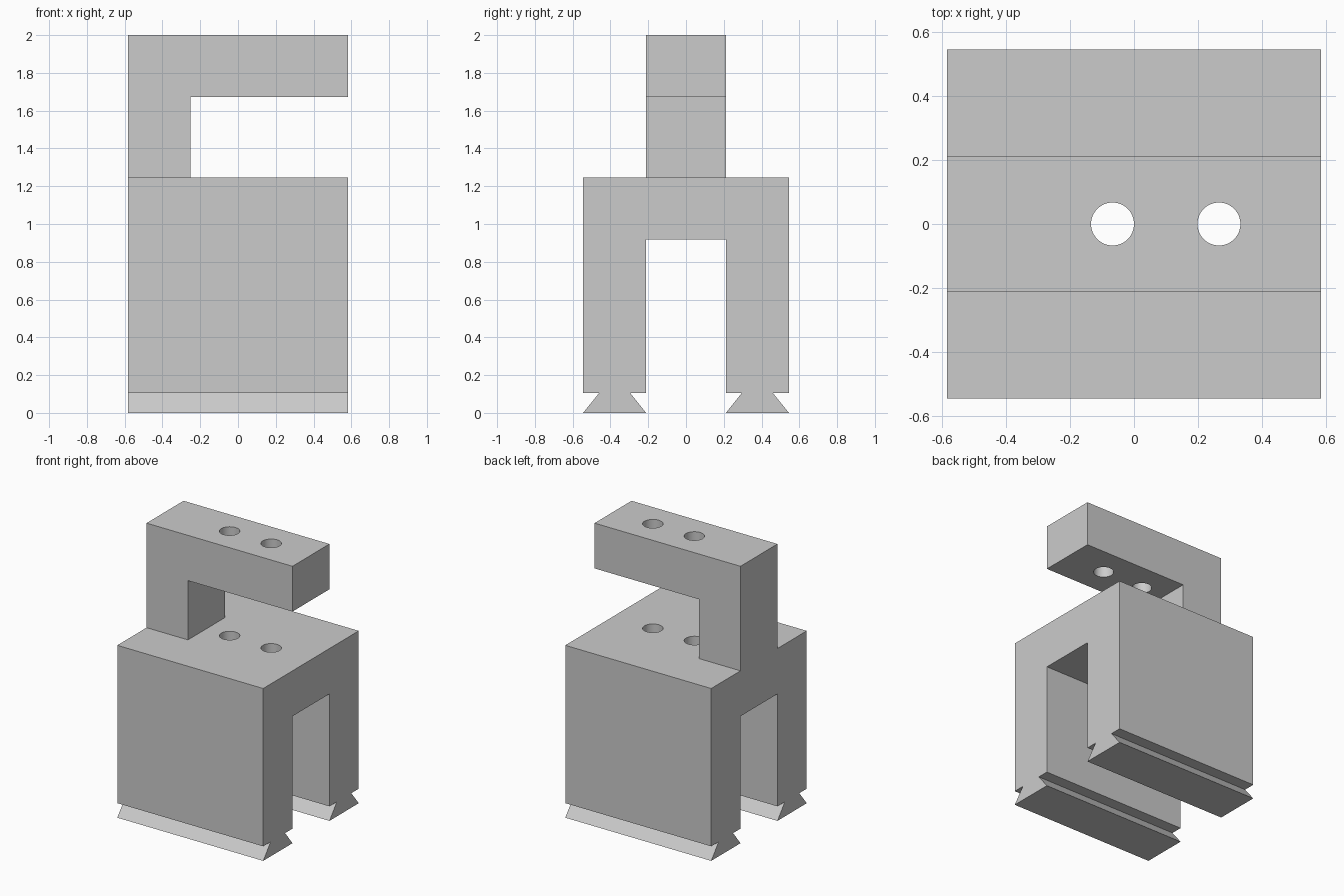
import bpy, bmesh
from mathutils import Vector

cube = bpy.data.objects.get("Cube")
if cube:
    bpy.data.objects.remove(cube, do_unlink=True)

grey = bpy.data.materials.new("light_grey")
grey.use_nodes = True
grey.diffuse_color = (0.6, 0.6, 0.6, 1)
grey.node_tree.nodes["Principled BSDF"].inputs["Base Color"].default_value = (0.6, 0.6, 0.6, 1)

HALF_X, HALF_Y, INNER_Y = 0.583, 0.545, 0.211
SHOULDER, TOP = 1.245, 2.0


def add_object(name, bm):
    bmesh.ops.recalc_face_normals(bm, faces=bm.faces)
    mesh = bpy.data.meshes.new(name)
    bm.to_mesh(mesh)
    bm.free()
    mesh.materials.append(grey)
    obj = bpy.data.objects.new(name, mesh)
    bpy.context.collection.objects.link(obj)
    return obj


def extrude_profile(name, points, along):
    """Extrude a closed outline of 3D points along a vector."""
    bm = bmesh.new()
    face = bm.faces.new([bm.verts.new(p) for p in points])
    result = bmesh.ops.extrude_face_region(bm, geom=[face], use_keep_orig=True)
    moved = [g for g in result["geom"] if isinstance(g, bmesh.types.BMVert)]
    bmesh.ops.translate(bm, verts=moved, vec=Vector(along))
    return add_object(name, bm)


def combine(target, other, operation):
    mod = target.modifiers.new(operation.lower(), "BOOLEAN")
    mod.operation, mod.solver, mod.object = operation, "EXACT", other
    bpy.context.view_layer.objects.active = target
    bpy.ops.object.modifier_apply(modifier=mod.name)
    bpy.data.objects.remove(other, do_unlink=True)


# Two-legged body with dovetail feet, mirrored about the centre plane
half = [(INNER_Y, 0.917), (INNER_Y, 0.105), (0.295, 0.105), (INNER_Y, 0),
        (HALF_Y, 0), (0.46, 0.105), (HALF_Y, 0.105), (HALF_Y, SHOULDER)]
outline = half + [(-y, z) for y, z in reversed(half)]
body = extrude_profile("clamp_body", [(-HALF_X, y, z) for y, z in outline],
                       (2 * HALF_X, 0, 0))

# Hook arm, sunk into the body so the two join cleanly
hook = [(-HALF_X, SHOULDER - 0.1), (-0.252, SHOULDER - 0.1), (-0.252, 1.673),
        (HALF_X, 1.673), (HALF_X, TOP), (-HALF_X, TOP)]
arm = extrude_profile("hook_arm", [(x, -INNER_Y, z) for x, z in hook],
                      (0, 2 * INNER_Y, 0))
combine(body, arm, "UNION")

# Two holes running straight down through arm and body
for x in (-0.067, 0.265):
    bm = bmesh.new()
    bmesh.ops.create_cone(bm, cap_ends=True, segments=48, radius1=0.067,
                          radius2=0.067, depth=2)
    bmesh.ops.translate(bm, verts=bm.verts, vec=(x, 0, 1.5))
    cutter = add_object("hole_cutter", bm)
    cutter.hide_render = True
    combine(body, cutter, "DIFFERENCE")

# Smooth hole walls, sharp block edges
bpy.ops.object.select_all(action="DESELECT")
body.select_set(True)
bpy.context.view_layer.objects.active = body
bpy.ops.object.shade_smooth_by_angle()
